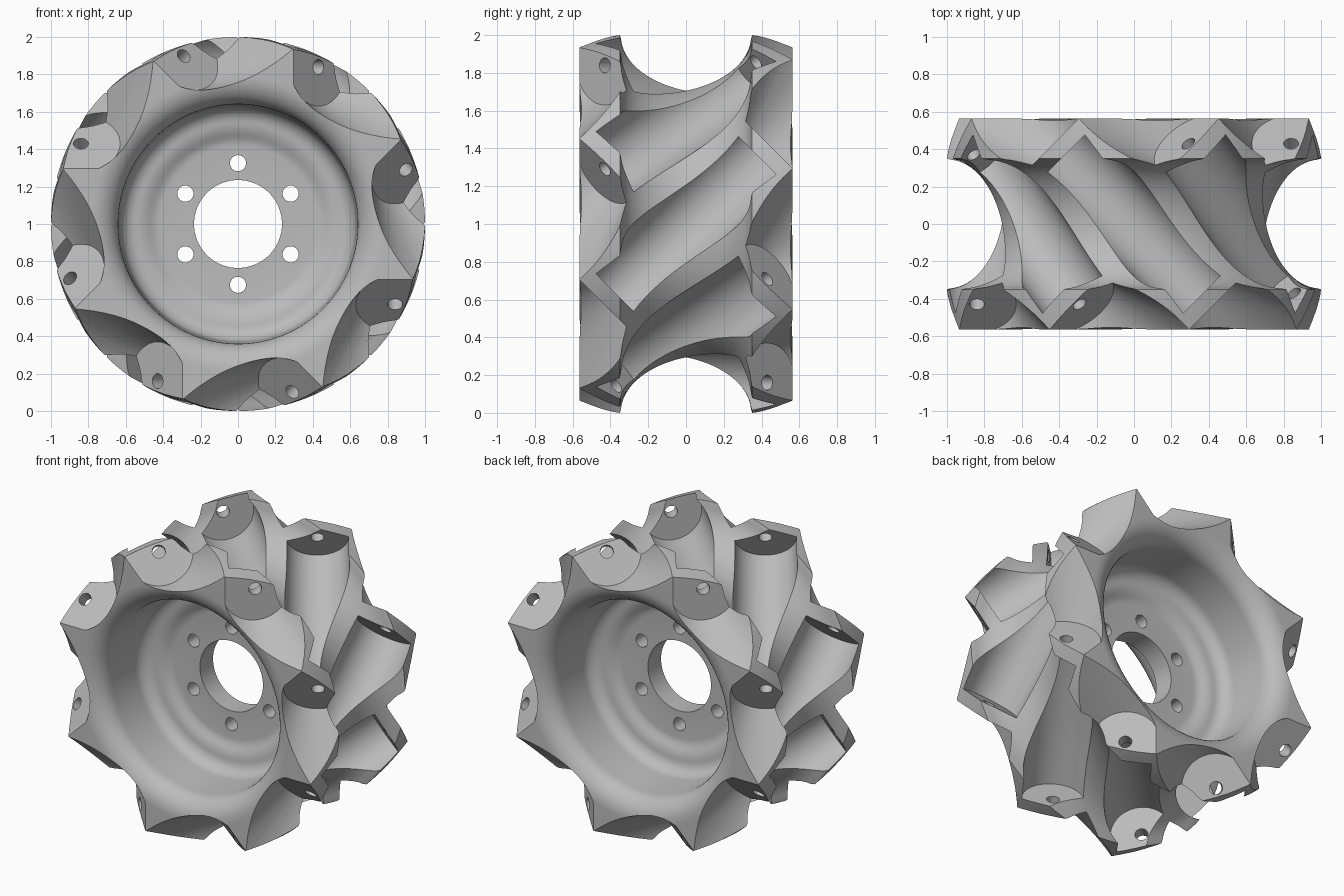
import bpy, bmesh, math
from mathutils import Matrix

if bpy.data.objects.get("Cube"):
    bpy.data.objects.remove(bpy.data.objects["Cube"])

COUNT = 8            # roller pockets around the wheel
AXLE_R = 0.84        # distance of roller axles from the wheel axis
HALF_W = 0.563
LUG_IN, LUG_OUT = 0.523, 0.608

metal = bpy.data.materials.new("grey metal")
metal.use_nodes = True
metal.diffuse_color = (0.5, 0.5, 0.5, 1)
metal.node_tree.nodes["Principled BSDF"].inputs["Base Color"].default_value = (0.5, 0.5, 0.5, 1)


def lathe(name, profile, steps, closed, matrix):
    """Spin (radius, y) points around the y axis."""
    bm = bmesh.new()
    vs = [bm.verts.new((r, y, 0)) for r, y in profile]
    edges = [bm.edges.new(p) for p in zip(vs, vs[1:])]
    if closed:
        edges.append(bm.edges.new((vs[-1], vs[0])))
    bmesh.ops.spin(bm, geom=vs + edges, cent=(0, 0, 0), axis=(0, 1, 0),
                   angle=math.tau, steps=steps)
    bmesh.ops.remove_doubles(bm, verts=bm.verts, dist=1e-4)
    bmesh.ops.recalc_face_normals(bm, faces=bm.faces)
    bm.transform(matrix)
    mesh = bpy.data.meshes.new(name)
    bm.to_mesh(mesh)
    bm.free()
    mesh.materials.append(metal)
    ob = bpy.data.objects.new(name, mesh)
    bpy.context.collection.objects.link(ob)
    return ob


def cut(target, cutters):
    """Subtract the cutters from the target and remove them."""
    bpy.context.view_layer.objects.active = target
    for c in cutters:
        mod = target.modifiers.new("cut", 'BOOLEAN')
        mod.operation, mod.solver, mod.object = 'DIFFERENCE', 'EXACT', c
        mod.use_hole_tolerant = True
        bpy.ops.object.modifier_apply(modifier=mod.name)
    for c in cutters:
        bpy.data.objects.remove(c)


def both_sides(half):
    """Mirror a profile in y, keeping its order continuous."""
    return half + [(r, -y) for r, y in reversed(half)]


def arc(r, y, size_r, size_y, start, end, steps):
    """Elliptical arc of (radius, y) points."""
    angles = [math.radians(start + (end - start) * i / steps) for i in range(steps + 1)]
    return [(r + size_r * math.cos(a), y + size_y * math.sin(a)) for a in angles]


# wheel body: dished hub disc, well, rounded lip, crowned rim, groove around the middle
disc = [(0.235, 0.07), (0.42, 0.07), (0.44, 0.073), (0.46, 0.081), (0.48, 0.092), (0.50, 0.101), (0.52, 0.107)]
corner = arc(0.54, 0.20, 0.09, 0.09, -90, 0, 8)
lip = arc(0.79, 0.43, 0.15, HALF_W - 0.43, 180, 90, 10)
rim = [(0.98, HALF_W), (0.992, 0.46), (1.0, 0.35)]
groove = arc(1.0, 0, 0.265, 0.345, 180 - 86, 180 - 4, 16)
wheel = lathe("wheel_body", both_sides(disc + corner + lip + rim + groove), 128, True,
              Matrix.Rotation(0.017, 4, 'Y'))

# placement of each roller axle: skewed 45 degrees, then turned around the wheel
axles = [Matrix.Rotation(math.tau * k / COUNT, 4, 'Y')
         @ Matrix.Translation((AXLE_R, 0, 0))
         @ Matrix.Rotation(math.radians(45), 4, 'X')
         @ Matrix.Rotation(0.023, 4, 'Y') for k in range(COUNT)]

# roller pocket, axle hole and flared screw recess in one spindle per axle
barrel = [(0.2 - 0.01 * (t / 6) ** 2, LUG_IN * t / 6) for t in range(1, 7)]
ends = [(0.04, LUG_IN), (0.04, LUG_OUT), (0.21, LUG_OUT), (0.55, 1.2), (0, 1.2)]
half = barrel + ends
spindle = [(r, -y) for r, y in reversed(half)] + half
cut(wheel, [lathe("pocket_cutter", spindle, 64, False, m) for m in axles])

# six bolt holes in the hub disc
holes = []
for k in range(6):
    a = math.tau * k / 6 + math.pi / 2
    place = Matrix.Translation((0.325 * math.cos(a), 0, 0.325 * math.sin(a)))
    holes.append(lathe("bolt_cutter", [(0, -0.3), (0.043, -0.3), (0.043, 0.3), (0, 0.3)], 32, False, place))
cut(wheel, holes)

# stand on the ground
wheel.data.transform(Matrix.Translation((0, 0, 1)))
bpy.ops.object.select_all(action='DESELECT')
wheel.select_set(True)
bpy.context.view_layer.objects.active = wheel
bpy.ops.object.shade_smooth_by_angle(angle=math.radians(30))
